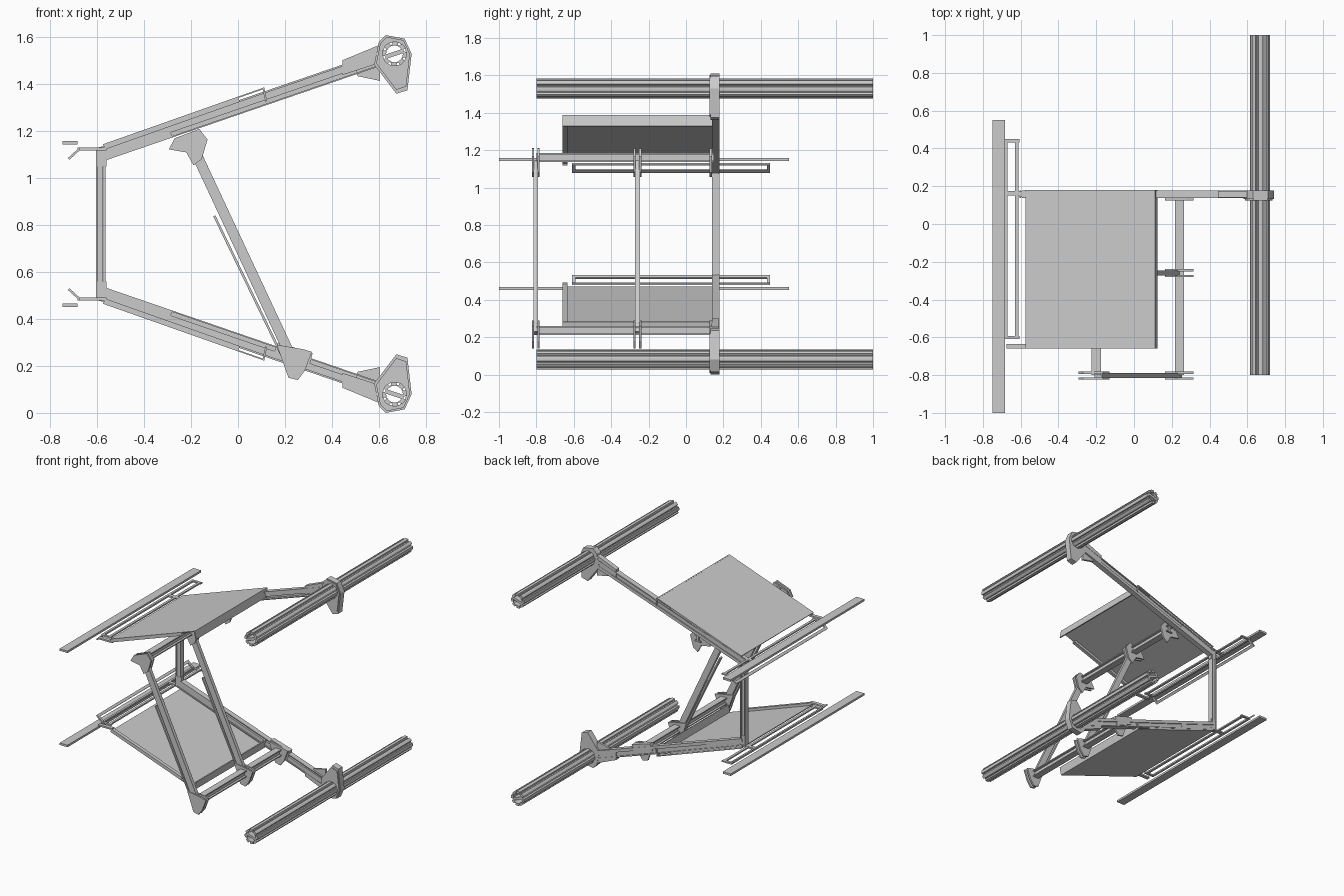
import bpy, bmesh
from math import sin, cos, pi, hypot
from mathutils import Matrix

if "Cube" in bpy.data.objects:
    bpy.data.objects.remove(bpy.data.objects["Cube"])

H = 1.61  # overall height; most parts mirror about H/2


def prism(name, pts, y0, y1, hole=None):
    """Extrude an x-z outline (with optional holes) from y0 to y1."""
    cu = bpy.data.curves.new(name, 'CURVE')
    cu.dimensions, cu.fill_mode, cu.extrude = '2D', 'BOTH', (y1 - y0) / 2
    for loop in [pts] + (hole or []):
        sp = cu.splines.new('POLY')
        sp.points.add(len(loop) - 1)
        for p, (x, z) in zip(sp.points, loop):
            p.co = (x, z, 0, 1)
        sp.use_cyclic_u = True
    tmp = bpy.data.objects.new(name + "_tmp", cu)
    bpy.context.collection.objects.link(tmp)
    dg = bpy.context.evaluated_depsgraph_get()
    me = bpy.data.meshes.new_from_object(tmp.evaluated_get(dg))
    bpy.data.objects.remove(tmp)
    bpy.data.curves.remove(cu)
    me.transform(Matrix.Translation((0, (y0 + y1) / 2, 0)) @ Matrix.Rotation(pi / 2, 4, 'X'))
    bm = bmesh.new()
    bm.from_mesh(me)
    bmesh.ops.remove_doubles(bm, verts=bm.verts, dist=1e-5)
    bmesh.ops.recalc_face_normals(bm, faces=bm.faces)
    bm.to_mesh(me)
    bm.free()
    me.polygons.foreach_set("use_smooth", [False] * len(me.polygons))
    me.name = name
    ob = bpy.data.objects.new(name, me)
    bpy.context.collection.objects.link(ob)
    return ob


def both(name, pts, y0, y1, hole=None):
    """Upper part and its lower mirror image."""
    prism("upper_" + name, pts, y0, y1, hole)
    flip = lambda l: [(x, H - z) for x, z in l]
    prism("lower_" + name, flip(pts), y0, y1, [flip(h) for h in hole] if hole else None)


def strip(a, b, lo, hi):
    """Quad along a-b between two perpendicular offsets (left is positive)."""
    dx, dz = b[0] - a[0], b[1] - a[1]
    n = hypot(dx, dz)
    nx, nz = -dz / n, dx / n
    return [(p[0] + nx * o, p[1] + nz * o) for p, o in ((a, lo), (b, lo), (b, hi), (a, hi))]


def rect(x0, x1, z0, z1):
    return [(x0, z0), (x1, z0), (x1, z1), (x0, z1)]


def i_section(x, z, w, t):
    """I-shaped outline for the cross bars."""
    return [(x - w, z - w), (x + w, z - w), (x + w, z - w + t), (x + t, z - w + t),
            (x + t, z + w - t), (x + w, z + w - t), (x + w, z + w), (x - w, z + w),
            (x - w, z + w - t), (x - t, z + w - t), (x - t, z - w + t), (x - w, z - w + t)]


# Open side frame: two sloping arms and a back post, as channel beams
a, b = (-0.585, 1.105), (0.6, 1.512)
both("arm_web", strip(a, b, -0.012, 0.024), 0.145, 0.17)
both("arm_top_flange", strip(a, b, 0.016, 0.024), 0.138, 0.178)
both("arm_bottom_flange", strip(a, b, -0.034, -0.028), 0.138, 0.178)
both("arm_back_web", strip(a, b, -0.03, -0.012), 0.165, 0.178)
both("arm_corner", [(-0.605, 1.05), (-0.56, 1.05), (-0.56, 1.08), (-0.28, 1.175),
                    (-0.295, 1.222), (-0.605, 1.128)], 0.142, 0.172)
prism("post_web", rect(-0.605, -0.575, 0.49, 1.12), 0.145, 0.17)
prism("post_outer_flange", rect(-0.605, -0.597, 0.49, 1.12), 0.138, 0.178)
prism("post_inner_flange", rect(-0.573, -0.565, 0.52, 1.09), 0.138, 0.178)

# Sleeves and gussets where the arms meet the hubs
both("arm_sleeve", [(0.445, 1.44), (0.6, 1.49), (0.62, 1.575), (0.445, 1.503)], 0.14, 0.176)
both("arm_gusset", [(0.5, 1.465), (0.51, 1.435), (0.605, 1.415), (0.605, 1.5)], 0.15, 0.166)
prism("lower_arm_joint", [(0.15, 0.25), (0.3, 0.185), (0.318, 0.255), (0.17, 0.3)], 0.14, 0.176)

# Fluted hollow tubes through the hubs
cx, cz = 0.667, 1.53
flute = []
for i in range(8):
    for da, r in ((-0.30, 0.053), (-0.1, 0.053), (0.14, 0.053), (0.24, 0.041), (0.40, 0.041)):
        t = i * pi / 4 + da * (pi / 4) / 0.75
        flute.append((cx + r * cos(t), cz + r * sin(t)))
bore = [(cx + 0.036 * cos(i * pi / 8), cz + 0.036 * sin(i * pi / 8)) for i in range(16)]
both("long_tube", flute, -0.8, 1.0, [bore])
both("tube_web", strip((cx - 0.036, cz - 0.012), (cx + 0.036, cz + 0.012), -0.009, 0.009), -0.8, 1.0)

# Hub plates clamped around the tubes
hub = [(0.6, 1.58), (0.63, 1.61), (0.71, 1.595), (0.74, 1.53), (0.722, 1.375),
       (0.675, 1.36), (0.58, 1.485)]
seat = [(cx + 0.05 * cos(i * pi / 8), cz + 0.05 * sin(i * pi / 8)) for i in range(16)]
both("hub_plate", hub, 0.132, 0.178, [seat])
both("hub_front_rim", [(cx + (x - cx) * .9, cz + (z - cz) * .9) for x, z in hub], 0.125, 0.132, [seat])

# Sloping deck panels with a bent lip and side rails underneath
p, q = (-0.575, 1.145), (0.108, 1.386)
both("deck_panel", strip(p, q, -0.006, 0.0), -0.66, 0.18)
both("deck_lip", strip(q, (0.12, 1.328), -0.004, 0.004), -0.66, 0.18)
m = (0.0, 1.348)
for side, y in (("front", -0.66), ("back", 0.15)):
    both(f"deck_{side}_rail", strip(p, m, -0.024, -0.006), y, y + 0.026)
    both(f"deck_{side}_tab", rect(-0.675, -0.56, 1.118, 1.13), y, y + 0.026)

# Bent slotted brackets behind the post
c, d, e = (-0.605, 1.125), (-0.675, 1.125), (-0.722, 1.082)
for n, y in enumerate((-0.61, 0.432)):
    both(f"bracket_end_{n}_flat", strip(c, d, -0.005, 0.005), y, y + 0.018)
    both(f"bracket_end_{n}_bent", strip(d, e, -0.005, 0.005), y, y + 0.018)
both("bracket_inner_bar", rect(-0.63, -0.612, 1.12, 1.13), -0.61, 0.45)
both("bracket_bend_bar", rect(-0.685, -0.669, 1.118, 1.13), -0.61, 0.45)
both("bracket_outer_bar", strip((-0.708, 1.095), e, -0.005, 0.005), -0.61, 0.45)

# Long flat slats
both("slat", rect(-0.748, -0.684, 1.143, 1.158), -1.0, 0.55)

# Cross bars joining the diagonal struts to the side frame
prism("upper_cross_bar", i_section(-0.2, 1.16, 0.024, 0.008), -0.8, 0.15)
prism("lower_cross_bar", i_section(0.24, 0.235, 0.024, 0.008), -0.8, 0.15)

# Diagonal struts with knuckle plates at each end
s, t = (-0.19, 1.13), (0.235, 0.22)
upper_knuckle = [(-0.295, 1.123), (-0.27, 1.17), (-0.165, 1.21), (-0.13, 1.165),
                 (-0.155, 1.08), (-0.19, 1.055), (-0.22, 1.11)]
lower_knuckle = [(0.165, 0.29), (0.275, 0.272), (0.315, 0.26), (0.285, 0.18),
                 (0.255, 0.14), (0.215, 0.15)]
for name, y in (("front", -0.803), ("middle", -0.26)):
    prism(name + "_strut", strip(s, t, -0.022, 0.022), y - 0.013, y + 0.013)
    prism(name + "_strut_fin", strip((-0.1, 0.84), (0.19, 0.24), -0.006, 0.004), y - 0.013, y + 0.013)
    for side in (-1, 1):
        yc = y + side * 0.015
        prism(name + "_upper_knuckle", upper_knuckle, yc - 0.006, yc + 0.006)
        prism(name + "_lower_knuckle", lower_knuckle, yc - 0.006, yc + 0.006)
prism("back_upper_knuckle", upper_knuckle, 0.125, 0.138)
prism("back_lower_knuckle", lower_knuckle, 0.125, 0.138)
